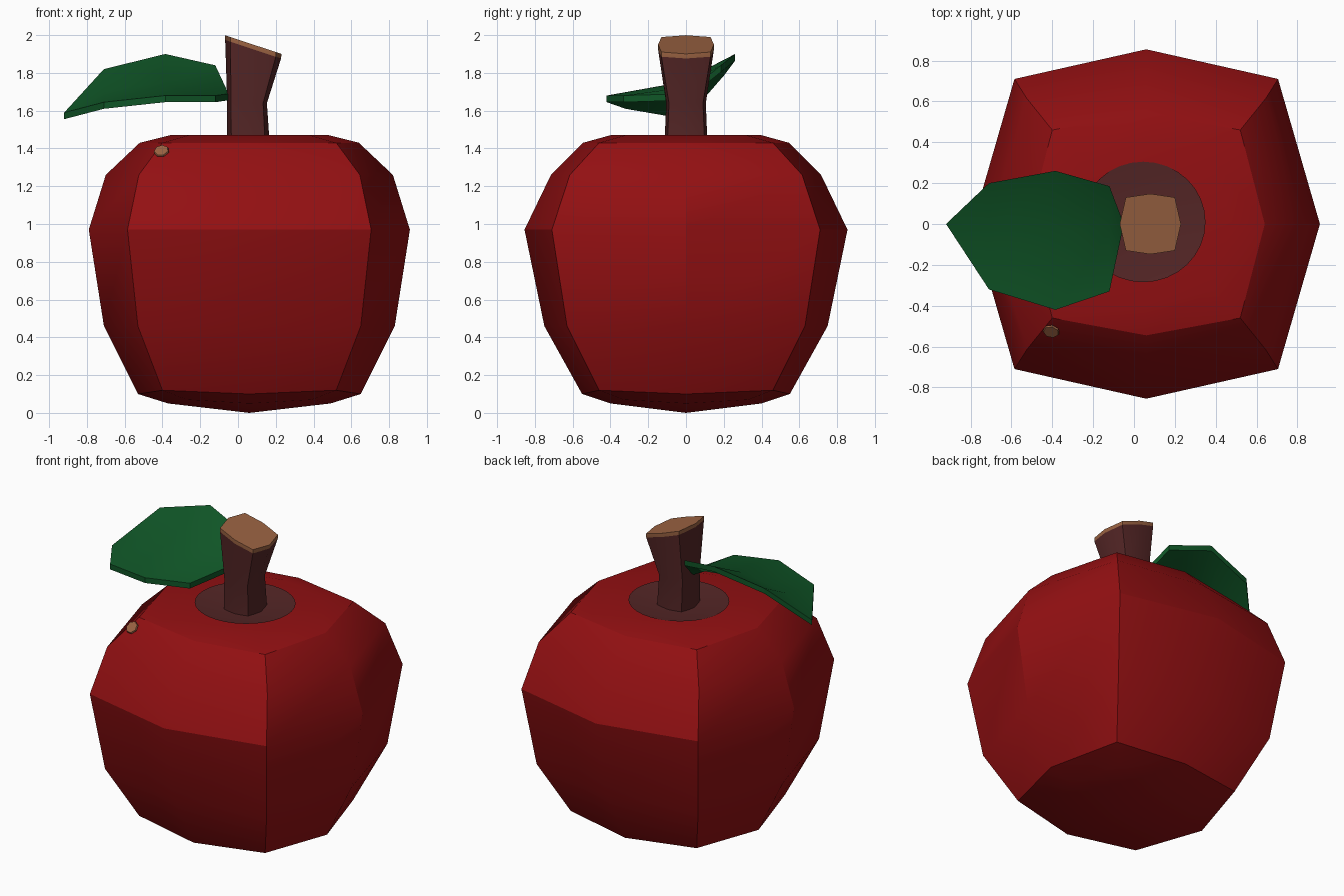
import bpy, bmesh, math
from mathutils import Vector, Matrix

if "Cube" in bpy.data.objects:
    bpy.data.objects.remove(bpy.data.objects["Cube"])


def material(name, rgb):
    m = bpy.data.materials.new(name)
    m.diffuse_color = (*rgb, 1)
    m.use_nodes = True
    m.node_tree.nodes["Principled BSDF"].inputs["Base Color"].default_value = m.diffuse_color
    return m


RED = material("apple red", (0.29, 0.005, 0.006))
BROWN = material("stem brown", (0.088, 0.019, 0.019))
TAN = material("cut wood tan", (0.33, 0.125, 0.055))
GREEN = material("leaf green", (0.005, 0.092, 0.02))


def finish(name, bm, mats, angle=30):
    bmesh.ops.recalc_face_normals(bm, faces=bm.faces)
    me = bpy.data.meshes.new(name)
    bm.to_mesh(me)
    bm.free()
    for m in mats:
        me.materials.append(m)
    ob = bpy.data.objects.new(name, me)
    bpy.context.collection.objects.link(ob)
    bpy.ops.object.select_all(action='DESELECT')
    ob.select_set(True)
    bpy.context.view_layer.objects.active = ob
    if angle:
        bpy.ops.object.shade_smooth_by_angle(angle=math.radians(angle))
    return ob


def octagon(c, mx, my, kx, ky, zm, zk, tilt=0):
    """Squarish ring of 8: side middles (mx, my, zm) and corners (kx, ky, zk)."""
    pts = [(mx, 0, zm), (kx, ky, zk), (0, my, zm), (-kx, ky, zk),
           (-mx, 0, zm), (-kx, -ky, zk), (0, -my, zm), (kx, -ky, zk)]
    return [(c + x, y, z - tilt * x) for x, y, z in pts]


def loft(bm, rings):
    """Bridge successive rings; a ring of one point closes to a fan."""
    vs = [[bm.verts.new(p) for p in r] for r in rings]
    for a, b in zip(vs, vs[1:]):
        n = max(len(a), len(b))
        for i in range(n):
            j = (i + 1) % n
            if len(a) == 1:
                bm.faces.new((a[0], b[j], b[i]))
            elif len(b) == 1:
                bm.faces.new((a[i], a[j], b[0]))
            else:
                bm.faces.new((a[i], a[j], b[j], b[i]))
    return vs


# Apple body
C = 0.06
bm = bmesh.new()
loft(bm, [
    [(C, 0, 0.0)],
    octagon(C, 0.43, 0.40, 0.33, 0.33, 0.05, 0.07),
    octagon(C, 0.59, 0.55, 0.46, 0.46, 0.10, 0.12),
    octagon(C, 0.77, 0.75, 0.59, 0.63, 0.46, 0.46),
    octagon(C, 0.85, 0.855, 0.645, 0.71, 0.97, 0.97),
    octagon(C, 0.76, 0.715, 0.585, 0.615, 1.26, 1.26),
    octagon(C, 0.58, 0.545, 0.46, 0.46, 1.43, 1.43),
    octagon(C, 0.42, 0.40, 0.32, 0.32, 1.47, 1.47),
    [(C, 0, 1.42)],
])
finish("apple_body", bm, [RED])

# Brown round patch in the hollow
bm = bmesh.new()
ring = [(0.045 + 0.305 * math.cos(t * math.tau / 32),
         0.01 + 0.295 * math.sin(t * math.tau / 32), 1.465) for t in range(32)]
loft(bm, [ring, [(0.05, 0, 1.428)]])
finish("hollow_patch", bm, [BROWN]).data.flip_normals()

# Stem with slanted cut top
bm = bmesh.new()
vs = loft(bm, [
    octagon(0.055, 0.115, 0.115, 0.09, 0.10, 1.39, 1.39),
    octagon(0.048, 0.105, 0.105, 0.085, 0.09, 1.64, 1.64),
    octagon(0.080, 0.148, 0.148, 0.120, 0.130, 1.925, 1.925, 0.33),
    octagon(0.080, 0.150, 0.148, 0.120, 0.130, 1.95, 1.95, 0.33),
])
bm.faces.new(vs[0])
bm.faces.new(vs[3])
top = set(vs[2] + vs[3])
for f in bm.faces:
    f.material_index = int(all(v in top for v in f.verts))
finish("stem", bm, [BROWN, TAN])

# Leaf: x, front (y, z), midrib z, back (y, z)
rows = [(-0.71, -0.32, 1.645, 1.70, 0.20, 1.82),
        (-0.385, -0.42, 1.68, 1.75, 0.26, 1.90),
        (-0.12, -0.33, 1.68, 1.72, 0.185, 1.84)]
T = Vector((0, 0, -0.035))
bm = bmesh.new()


def leaf_side(off):
    p = lambda *c: bm.verts.new(Vector(c) + off)
    tip, base = p(-0.92, 0, 1.59), p(-0.05, 0, 1.69)
    g = [(p(x, yf, zf), p(x, -0.03, zm), p(x, yb, zb)) for x, yf, zf, zm, yb, zb in rows]
    for k in (0, 1):
        bm.faces.new((tip, g[0][k], g[0][k + 1]))
        bm.faces.new((base, g[2][k + 1], g[2][k]))
        for a, b in zip(g, g[1:]):
            bm.faces.new((a[k], b[k], b[k + 1], a[k + 1]))
    return [tip] + [r[0] for r in g] + [base] + [r[2] for r in reversed(g)]


upper, lower = leaf_side(Vector()), leaf_side(T)
for i in range(8):
    j = (i + 1) % 8
    bm.faces.new((upper[i], upper[j], lower[j], lower[i]))
finish("leaf", bm, [GREEN])

# Small blemish on the shoulder
bm = bmesh.new()
n = Vector((-0.14, -0.7, 0.7)).normalized()
rot = n.to_track_quat('Z', 'Y').to_matrix().to_4x4()
bmesh.ops.create_cone(bm, cap_ends=True, segments=7, radius1=0.042, radius2=0.038, depth=0.009,
                      matrix=Matrix.Translation(Vector((-0.405, -0.524, 1.385)) + n * 0.004) @ rot)
finish("blemish", bm, [TAN], 0)
